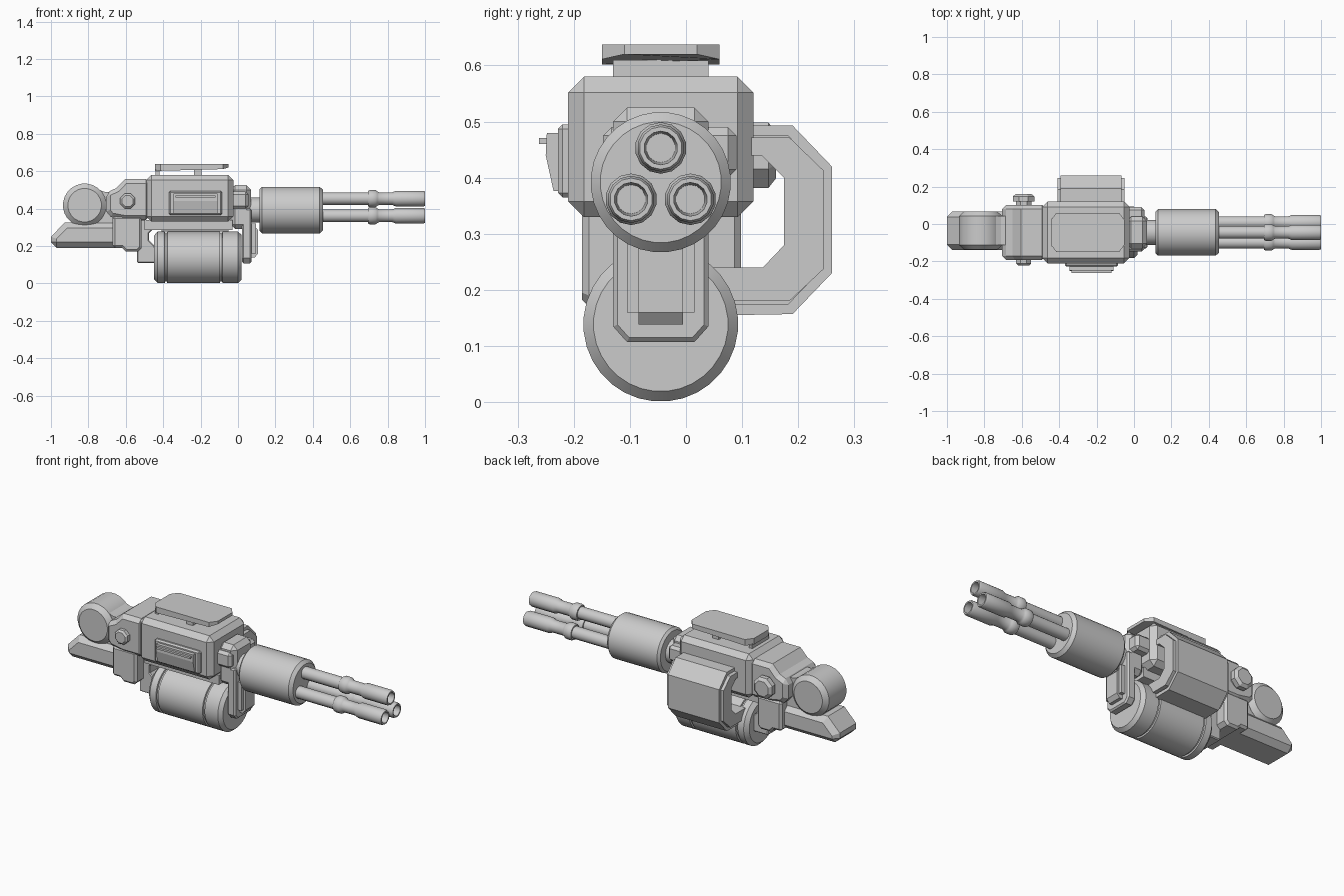
import bpy, bmesh, math
from mathutils import Vector

CY = -0.045   # y of the gun's centre line


def place(axis, u, v, t):
    return {'x': (t, u, v), 'y': (u, t, v), 'z': (u, v, t)}[axis]


def finish(name, bm, bevel=0, smooth=False):
    bmesh.ops.remove_doubles(bm, verts=bm.verts, dist=1e-5)
    bmesh.ops.recalc_face_normals(bm, faces=bm.faces)
    me = bpy.data.meshes.new(name)
    bm.to_mesh(me)
    bm.free()
    ob = bpy.data.objects.new(name, me)
    bpy.context.collection.objects.link(ob)
    if bevel:
        m = ob.modifiers.new("chamfer", 'BEVEL')
        m.width, m.segments, m.limit_method = bevel, 1, 'ANGLE'
        m.angle_limit = math.radians(50)
    if smooth:
        bpy.ops.object.select_all(action='DESELECT')
        ob.select_set(True)
        bpy.context.view_layer.objects.active = ob
        bpy.ops.object.shade_smooth_by_angle(angle=math.radians(35))
    return ob


def prism(name, axis, pts, a, b, bevel=0):
    """Profile extruded along an axis from a to b."""
    bm = bmesh.new()
    f = bm.faces.new([bm.verts.new(place(axis, u, v, a)) for u, v in pts])
    r = bmesh.ops.extrude_face_region(bm, geom=[f])
    d = Vector(place(axis, 0, 0, b - a))
    bmesh.ops.translate(bm, vec=d, verts=[g for g in r['geom'] if isinstance(g, bmesh.types.BMVert)])
    return finish(name, bm, bevel)


def box(name, x0, x1, y0, y1, z0, z1, bevel=0):
    return prism(name, 'z', [(x0, y0), (x1, y0), (x1, y1), (x0, y1)], z0, z1, bevel)


def lathe(name, axis, cu, cv, prof, n=32, smooth=True):
    """Revolve (position, radius) pairs about a line parallel to the axis."""
    bm = bmesh.new()
    rings = []
    for t, r in prof:
        if r == 0:
            rings.append([bm.verts.new(place(axis, cu, cv, t))] * n)
        else:
            angs = [2 * math.pi * (i + 0.5) / n for i in range(n)]
            rings.append([bm.verts.new(place(axis, cu + r * math.cos(q), cv + r * math.sin(q), t))
                          for q in angs])
    for r0, r1 in zip(rings, rings[1:]):
        for i in range(n):
            j = (i + 1) % n
            vs = list(dict.fromkeys([r0[i], r0[j], r1[j], r1[i]]))
            if len(vs) > 2:
                bm.faces.new(vs)
    return finish(name, bm, 0, smooth)


# receiver body: main housing, rear housing, underside and lower rear block
box("main_housing", -0.49, -0.025, -0.21, 0.12, 0.33, 0.58, 0.028)
prism("rear_housing", 'y', [(-0.47, 0.34), (-0.47, 0.557), (-0.605, 0.557), (-0.65, 0.51),
                            (-0.705, 0.485), (-0.705, 0.385), (-0.68, 0.355), (-0.60, 0.34)],
      -0.192, 0.102, 0.022)
box("housing_underside", -0.50, -0.03, -0.13, 0.04, 0.285, 0.34)
prism("lower_rear_block", 'y', [(-0.67, 0.36), (-0.515, 0.36), (-0.515, 0.19), (-0.535, 0.17),
                                (-0.60, 0.17), (-0.62, 0.19), (-0.67, 0.19)], -0.185, 0.098, 0.012)

# tail beam, rear roller and its neck
prism("tail_beam", 'y', [(-1, 0.19), (-0.6, 0.19), (-0.6, 0.326), (-0.925, 0.326), (-1, 0.25)],
      -0.14, 0.068, 0.03)
lathe("rear_roller", 'y', -0.82, 0.418, [(-0.137, 0), (-0.137, 0.09), (-0.113, 0.116),
                                         (0.043, 0.116), (0.067, 0.09), (0.067, 0)], 24)
prism("roller_neck", 'y', [(-0.82, 0.31), (-0.66, 0.31), (-0.66, 0.49), (-0.71, 0.488), (-0.82, 0.53)],
      -0.112, 0.042)

# pivot bolts on both sides
lathe("front_pivot_bolt", 'y', -0.59, 0.44, [(-0.15, 0.043), (-0.212, 0.043), (-0.222, 0.032),
                                             (-0.222, 0)], 8, False)
lathe("back_pivot_bolt", 'y', -0.59, 0.44, [(0.06, 0.045), (0.12, 0.045), (0.12, 0.063),
                                            (0.147, 0.063), (0.16, 0.045), (0.16, 0)], 8, False)

# top cover with angled front lip, feet and post
top = [(-0.445, -0.11), (-0.415, -0.15), (-0.08, -0.15), (-0.05, -0.11),
       (-0.05, 0.02), (-0.08, 0.06), (-0.415, 0.06), (-0.445, 0.02)]
cover = prism("top_cover", 'z', top, 0.602, 0.637)
for v in cover.data.vertices:
    if v.co.z < 0.61 and v.co.x > -0.1:
        v.co.z += 0.018 if v.co.x > -0.06 else 0.009
box("cover_rear_foot", -0.44, -0.42, -0.12, 0.03, 0.578, 0.61)
box("cover_post", -0.235, -0.195, -0.13, 0.04, 0.57, 0.61)

# side hatch with stepped frame and sloping shutter
box("hatch_frame", -0.37, -0.085, -0.228, -0.2, 0.365, 0.495, 0.008)
prism("hatch_shutter", 'x', [(-0.22, 0.48), (-0.248, 0.48), (-0.25, 0.44), (-0.236, 0.376), (-0.22, 0.376)],
      -0.345, -0.11)
box("hatch_handle", -0.335, -0.12, -0.262, -0.24, 0.46, 0.471)

# ammunition drum with grooves
R = 0.138
prof = [(-0.45, 0), (-0.45, R - 0.022), (-0.43, R)]
for g in (-0.385, -0.09):
    prof += [(g - 0.007, R), (g - 0.005, R - 0.009), (g + 0.005, R - 0.009), (g + 0.007, R)]
prof += [(0.0, R), (0.02, R - 0.018), (0.02, 0)]
lathe("ammo_drum", 'x', CY, 0.139, prof, 32)

# rear drum mount
prism("rear_drum_mount", 'y', [(-0.54, 0.11), (-0.445, 0.11), (-0.445, 0.20), (-0.475, 0.23),
                               (-0.475, 0.27), (-0.45, 0.295), (-0.45, 0.34), (-0.53, 0.34),
                               (-0.53, 0.19), (-0.54, 0.19)], -0.12, 0.03, 0.008)

# curved feed chute on the back side, open along its length
prism("feed_chute", 'x', [(0.0, 0.155), (0.19, 0.157), (0.26, 0.23), (0.26, 0.42), (0.19, 0.493),
                          (0.09, 0.493), (0.09, 0.44), (0.135, 0.44), (0.175, 0.40),
                          (0.175, 0.28), (0.137, 0.24), (0.0, 0.24)], -0.385, -0.075)
prism("chute_band", 'x', [(0.08, 0.155), (0.19, 0.157), (0.26, 0.23), (0.26, 0.42), (0.19, 0.493),
                          (0.11, 0.493), (0.11, 0.475), (0.182, 0.475), (0.243, 0.413),
                          (0.243, 0.237), (0.182, 0.175), (0.08, 0.175)], -0.392, -0.068)
prism("chute_core", 'x', [(0.02, 0.18), (0.184, 0.18), (0.245, 0.237), (0.245, 0.413), (0.184, 0.472),
                          (0.09, 0.472), (0.09, 0.44), (0.135, 0.44), (0.175, 0.40),
                          (0.175, 0.28), (0.137, 0.24), (0.02, 0.24)], -0.41, -0.05)

# front bracket: upper block, side cheeks, hanging plate and rib
box("front_block", -0.04, 0.07, -0.13, 0.04, 0.29, 0.525, 0.025)
box("front_cheeks", -0.04, 0.055, -0.148, 0.09, 0.40, 0.49, 0.015)
prism("hanging_plate", 'x', [(-0.105, 0.107), (0.015, 0.107), (0.04, 0.135), (0.04, 0.40),
                             (-0.13, 0.40), (-0.13, 0.135)], 0.022, 0.072, 0.008)
prism("plate_rib", 'y', [(0.06, 0.138), (0.09, 0.138), (0.107, 0.16), (0.107, 0.285), (0.085, 0.31),
                         (0.06, 0.31)], -0.085, -0.005)
for i, y in enumerate((-0.105, -0.005)):
    box("rib_rail_%d" % i, 0.06, 0.095, y, y + 0.02, 0.16, 0.32)

# barrel shaft and rotating shroud
AZ = 0.392
lathe("barrel_shaft", 'x', CY, AZ, [(0.03, 0.067), (0.13, 0.067)], 20)
lathe("barrel_shroud", 'x', CY, AZ, [(0.115, 0), (0.115, 0.112), (0.128, 0.125), (0.437, 0.125),
                                     (0.455, 0.108), (0.455, 0)], 32)

# three hollow barrels with collars and muzzles
barrel = [(0.44, 0.034), (0.695, 0.034), (0.695, 0.041), (0.705, 0.046), (0.735, 0.046), (0.745, 0.039),
          (0.755, 0.034), (0.825, 0.034), (0.845, 0.042), (0.99, 0.042), (1.0, 0.038), (1.0, 0.03),
          (0.9, 0.026), (0.9, 0)]
for i in range(3):
    a = math.radians(90 + 120 * i)
    lathe("barrel_%d" % (i + 1), 'x', CY + 0.061 * math.cos(a), AZ + 0.061 * math.sin(a), barrel, 14)
